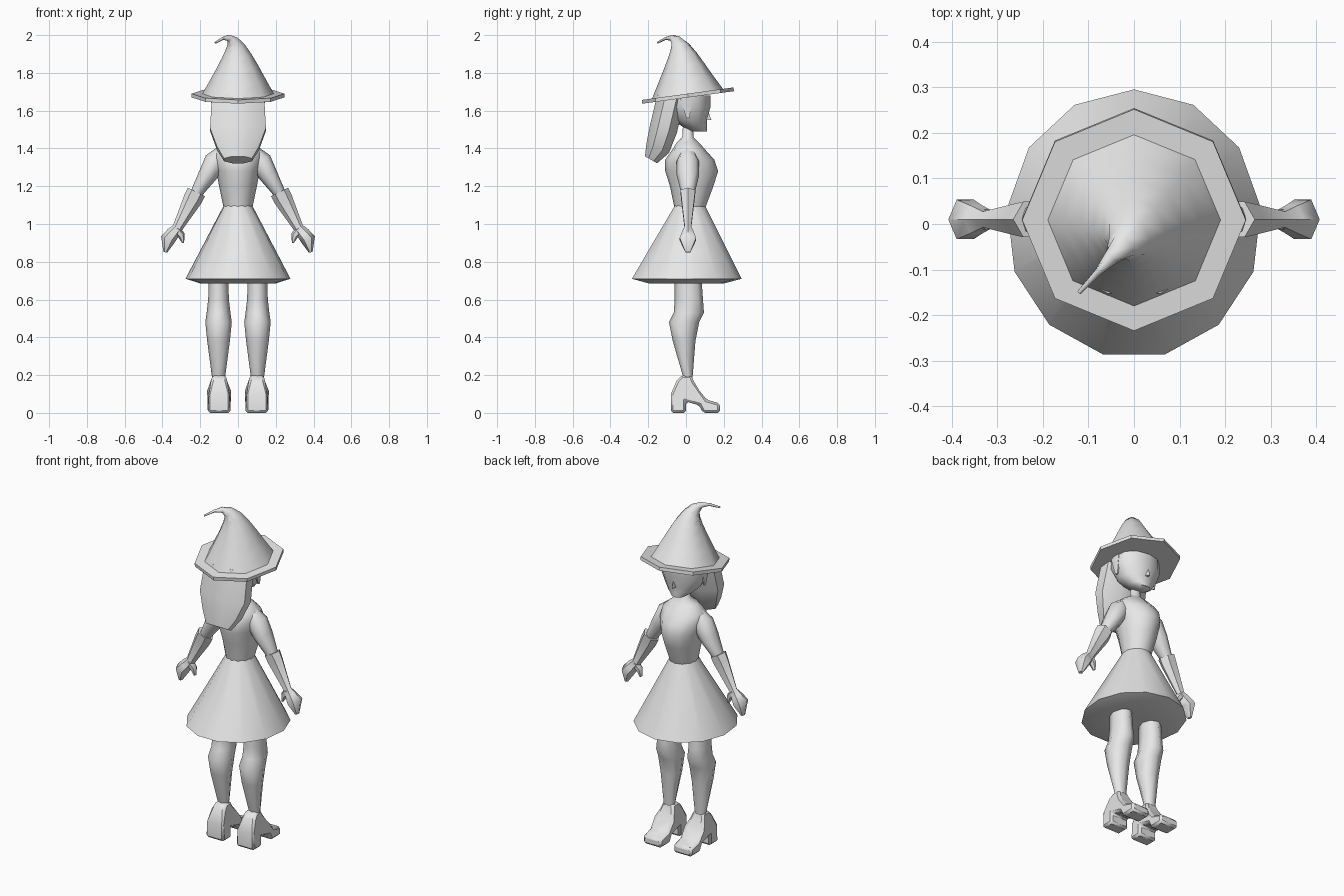
import bpy, bmesh, math
from mathutils import Vector, geometry

cube = bpy.data.objects.get("Cube")
if cube:
    bpy.data.objects.remove(cube, do_unlink=True)

shade = (.8, .8, .8, 1)
grey = bpy.data.materials.new("plain_grey")
grey.use_nodes = True
grey.diffuse_color = shade
grey.node_tree.nodes["Principled BSDF"].inputs["Base Color"].default_value = shade


def skin(name, loops, mirror=False, bevel=0, angle=50):
    """Bridge equal point loops, cap both ends and shade the object."""
    bm = bmesh.new()
    rows = [[bm.verts.new(point) for point in loop] for loop in loops]
    for lower, upper in zip(rows, rows[1:]):
        for i in range(len(lower)):
            bm.faces.new((lower[i - 1], lower[i], upper[i], upper[i - 1]))
    bm.faces.new(rows[0])
    bm.faces.new(rows[-1])
    bmesh.ops.recalc_face_normals(bm, faces=bm.faces)
    mesh = bpy.data.meshes.new(name)
    bm.to_mesh(mesh)
    bm.free()
    mesh.materials.append(grey)
    part = bpy.data.objects.new(name, mesh)
    bpy.context.collection.objects.link(part)
    bpy.ops.object.select_all(action='DESELECT')
    part.select_set(True)
    bpy.context.view_layer.objects.active = part
    bpy.ops.object.shade_smooth_by_angle(angle=math.radians(angle))
    if bevel:
        modifier = part.modifiers.new("bevel", 'BEVEL')
        modifier.width, modifier.segments = bevel, 1
    if mirror:
        part.modifiers.new("mirror", 'MIRROR').use_mirror_merge = False


def loft(name, centres, radii, sides=8, level=False, turn=0, **options):
    """Elliptical rings along a path, kept level or square to the path."""
    centres = [Vector(centre) for centre in centres]
    last = len(centres) - 1
    loops = []
    for i, (centre, (across, depth)) in enumerate(zip(centres, radii)):
        normal = centres[min(i + 1, last)] - centres[max(i - 1, 0)]
        normal = Vector((0, 0, 1)) if level else normal.normalized()
        back = Vector((0, 1, 0))
        back = (back - normal * back.dot(normal)).normalized()
        side = back.cross(normal)
        angles = [(k + turn) * math.tau / sides for k in range(sides)]
        loops.append([centre + side * across * math.cos(a) + back * depth * math.sin(a)
                      for a in angles])
    skin(name, loops, **options)


def upright(name, rings, x=0, level=True, **options):
    """Rings are (depth position, height, radius across, radius in depth)."""
    loft(name, [(x, y, z) for y, z, across, depth in rings],
         [ring[2:] for ring in rings], level=level, **options)


def limb(name, rings, **options):
    """Rings are (sideways position, height, radius across, radius in depth)."""
    loft(name, [(x, .01, z) for x, z, across, depth in rings],
         [ring[2:] for ring in rings], mirror=True, **options)


# Pointed hat: a taper swept along a bent curve
handles = [Vector((0, .01, 1.68)), Vector((0, -.02, 1.9)),
           Vector((0, -.02, 2.05)), Vector((-.12, -.15, 1.96))]
steps = 9
spine = geometry.interpolate_bezier(*handles, steps)
taper = [.19 * (1 - i / (steps - 1)) ** 2 + .005 for i in range(steps)]
loft("hat_cone", spine, [(radius, radius) for radius in taper])

# Tilted flat brim, square to the start of the hat curve
lean = (handles[1] - handles[0]).normalized() * .01
loft("hat_brim", [handles[0] - lean, handles[0] + lean], [(.245, .245)] * 2, angle=30)

# Head, nose and hair
upright("head", [(.07, 1.49, .04, .04), (.05, 1.51, .07, .06), (.02, 1.55, .11, .09),
                 (.01, 1.62, .14, .12), (.01, 1.68, .14, .12)], sides=12)
upright("nose", [(.11, 1.55, .01, .025), (.11, 1.59, .005, .01)], sides=4)
upright("hair", [(-.08, 1.67, .15, .08), (-.12, 1.5, .16, .08), (-.15, 1.4, .12, .07),
                 (-.185, 1.34, .08, .04)], level=False, turn=.5)
upright("side_lock", [(0, 1.68, .015, .04), (.01, 1.56, .005, .01)],
        x=.13, sides=6, mirror=True)

# Bodice and neck
upright("torso", [(.02, 1.08, .075, .08), (.03, 1.2, .1, .115), (.03, 1.28, .115, .14),
                  (.02, 1.34, .13, .13), (.015, 1.39, .13, .09), (.01, 1.43, .08, .06),
                  (.01, 1.46, .03, .03), (.01, 1.54, .025, .025)], sides=12, angle=60)

# Flared skirt with a shallow closed underside
upright("skirt", [(.02, 1.1, .075, .08), (0, .71, .28, .295), (0, .685, .2, .2),
                  (0, .7, .03, .03)], sides=13, turn=.25)

# Sleeves, forearms with hands, and thumbs
limb("upper_arm", [(.08, 1.38, .04, .04), (.12, 1.33, .06, .06), (.16, 1.26, .05, .06),
                   (.21, 1.18, .035, .04), (.23, 1.14, .03, .03)], angle=60)
limb("forearm_and_hand", [(.22, 1.17, .05, .045), (.24, 1.13, .05, .04),
                          (.32, .98, .027, .02), (.345, .95, .035, .035),
                          (.37, .92, .04, .05), (.385, .85, .01, .015)], sides=6)
limb("thumb", [(.33, .97, .025, .025), (.3, .94, .02, .02), (.29, .9, .005, .01)], sides=6)

# Legs
upright("leg", [(.01, .74, .05, .07), (.015, .6, .055, .075), (.015, .53, .063, .08),
                (-.01, .48, .07, .08), (-.01, .38, .06, .06), (.01, .19, .035, .025)],
        x=.103, mirror=True, angle=60)

# Heeled shoes: a side outline, narrower at the ankle
outline = [(.03, .2), (.04, .17), (.07, .12), (.11, .07), (.18, .05), (.18, 0), (.09, 0),
           (.07, .04), (0, .06), (0, 0), (-.08, 0), (-.08, .1), (-.05, .17), (-.02, .2)]
flanks = [[(.1 + flank * (.06 - max(0, z - .1) / 4), y, z) for y, z in outline]
          for flank in (-1, 1)]
skin("shoe", flanks, mirror=True, bevel=.012)
